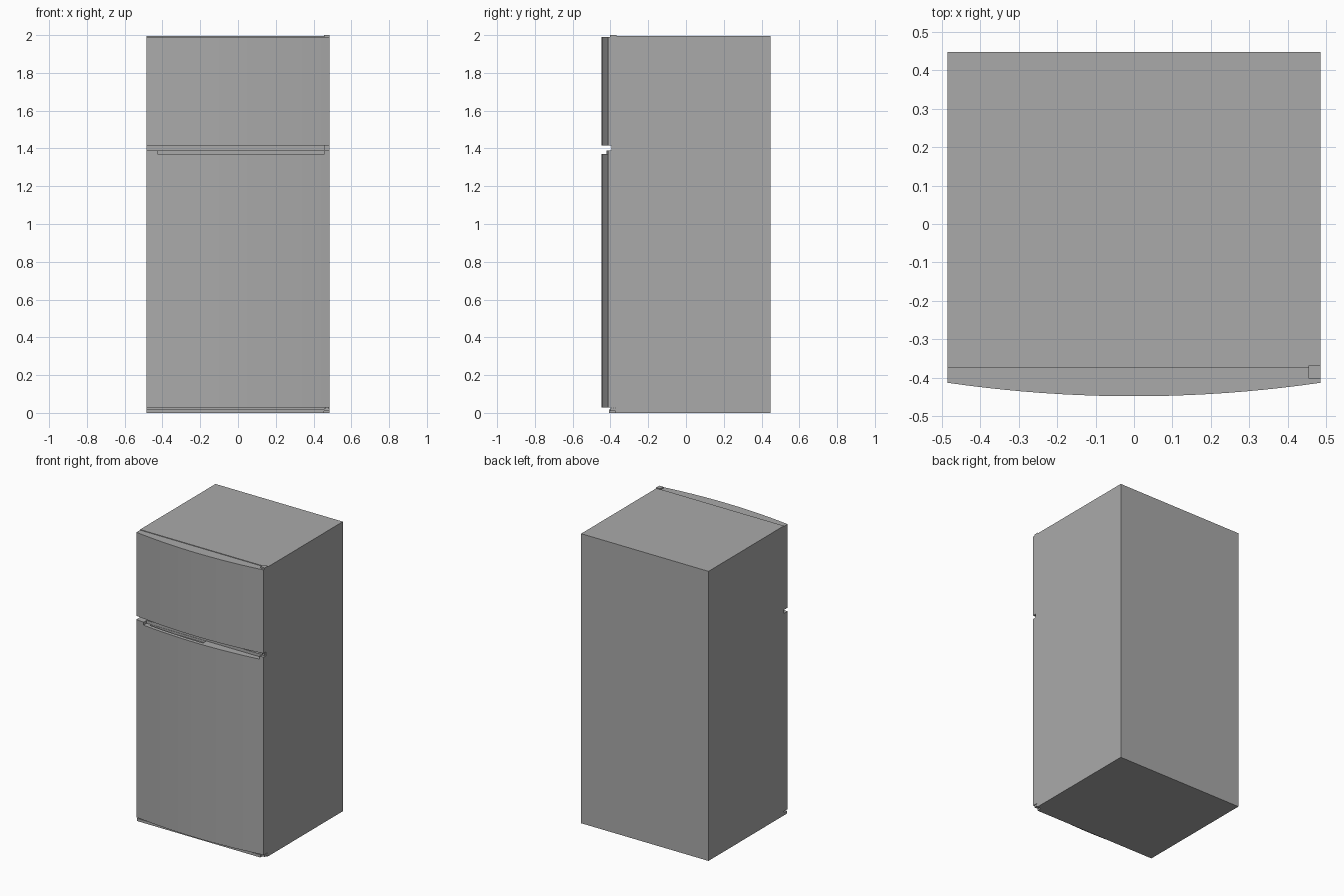
import bpy, bmesh

if "Cube" in bpy.data.objects:
    bpy.data.objects.remove(bpy.data.objects["Cube"])

W = 0.485          # half width
BACK = -0.373      # plane where doors meet the cabinet

grey = bpy.data.materials.new("dark_grey")
grey.diffuse_color = (0.4, 0.4, 0.4, 1)
grey.use_nodes = True
grey.node_tree.nodes["Principled BSDF"].inputs["Base Color"].default_value = grey.diffuse_color


def prism(name, outline, z0, z1):
    """Extrude an xy outline from z0 to z1."""
    bm = bmesh.new()
    face = bm.faces.new([bm.verts.new((x, y, z0)) for x, y in outline])
    top = bmesh.ops.extrude_face_region(bm, geom=[face])["geom"]
    verts = [v for v in top if isinstance(v, bmesh.types.BMVert)]
    bmesh.ops.translate(bm, verts=verts, vec=(0, 0, z1 - z0))
    bmesh.ops.recalc_face_normals(bm, faces=bm.faces)
    mesh = bpy.data.meshes.new(name)
    bm.to_mesh(mesh)
    bm.free()
    mesh.materials.append(grey)
    ob = bpy.data.objects.new(name, mesh)
    bpy.context.collection.objects.link(ob)
    return ob


def box(name, x0, x1, y0, y1, z0, z1):
    return prism(name, [(x0, y0), (x1, y0), (x1, y1), (x0, y1)], z0, z1)


def bowed(x0, x1, back, inset=0.0, n=20):
    """Outline with a straight back and a gently bowed front."""
    xs = [x0 + (x1 - x0) * i / n for i in range(n + 1)]
    front = [(x, -0.448 + 0.035 * (x / W) ** 2 + inset) for x in xs]
    return front + [(x1, back), (x0, back)]


def cut(ob, cutter):
    mod = ob.modifiers.new("cut", "BOOLEAN")
    mod.operation = "DIFFERENCE"
    mod.solver = "EXACT"
    mod.object = cutter
    bpy.context.view_layer.objects.active = ob
    bpy.ops.object.modifier_apply(modifier=mod.name)
    bpy.data.objects.remove(cutter)


# Cabinet and the shallow plinth under the lower door, stopping short of the hinge
box("cabinet", -W, W, BACK, 0.448, 0, 1.994)
box("plinth", -W, 0.455, -0.407, BACK, 0, 0.018)

# Bowed doors
prism("freezer_door", bowed(-W, W, BACK), 1.415, 1.99)
lower = prism("fridge_door", bowed(-W, W, BACK), 0.028, 1.39)

# Grip recess along the top of the lower door, with a short finger slot behind its lip
cut(lower, box("recess_cutter", -0.425, 0.457, -0.6, -0.388, 1.37, 1.45))
cut(lower, prism("slot_cutter", bowed(-0.39, 0.03, -0.390, 0.025), 1.355, 1.40))

# Hinges at the right edge: top, between the doors, bottom
for name, z0, z1 in [("top_hinge", 1.99, 2.0),
                     ("middle_hinge", 1.39, 1.415),
                     ("bottom_hinge", 0.01, 0.024)]:
    y0 = -0.388 if name == "middle_hinge" else -0.402
    box(name, 0.454, W, y0, -0.368, z0, z1)
# Pins joining the hinges to the lower door
for name, z0, z1 in [("middle_hinge_pin", 1.388, 1.417), ("bottom_hinge_pin", 0.02, 0.03)]:
    box(name, 0.462, 0.478, -0.395, -0.38, z0, z1)
